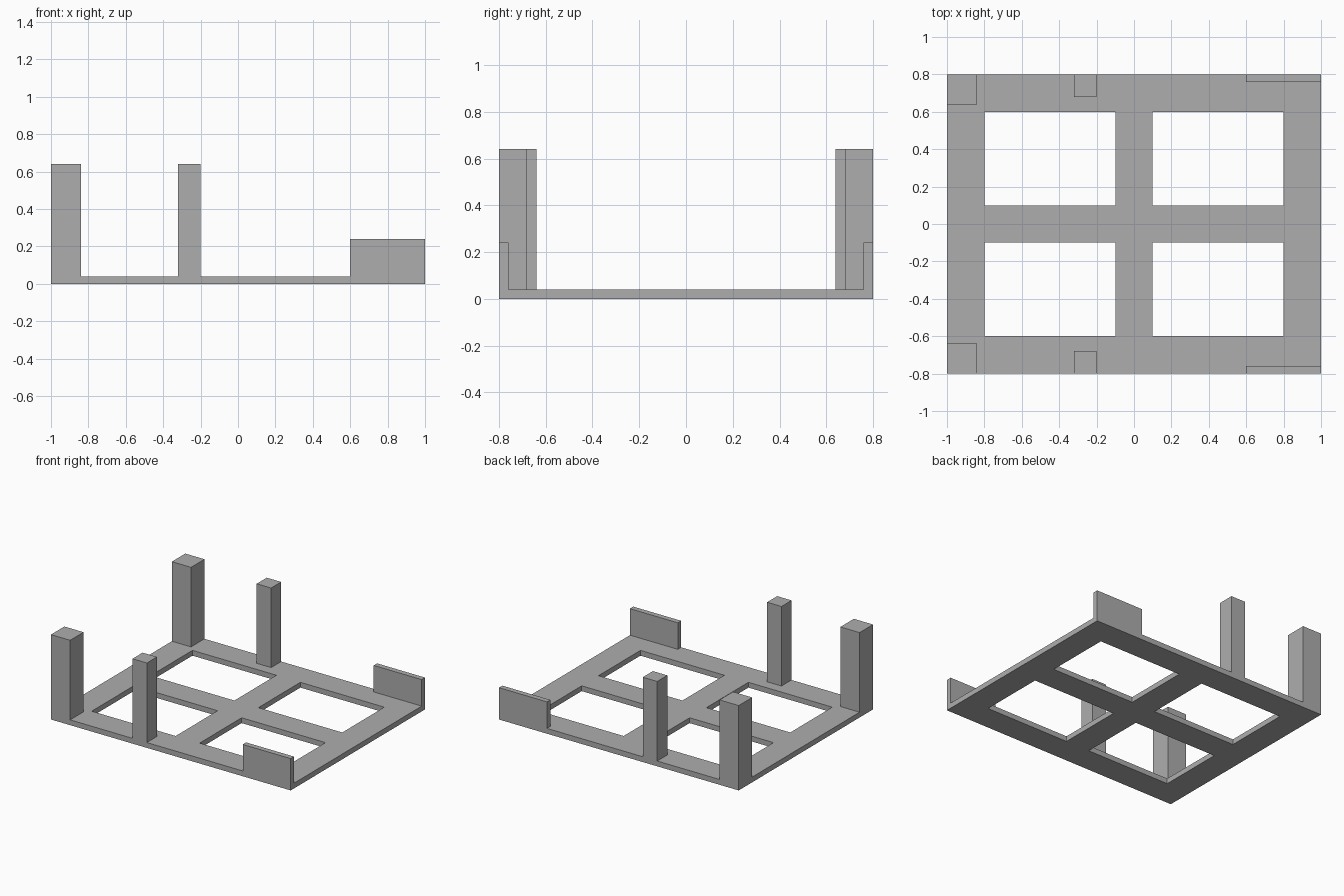
import bpy
import bmesh

if "Cube" in bpy.data.objects:
    bpy.data.objects.remove(bpy.data.objects["Cube"], do_unlink=True)

# Single plain grey
grey = bpy.data.materials.new("plain_grey")
grey.use_nodes = True
colour = (0.42, 0.42, 0.42, 1)
grey.diffuse_color = colour
grey.node_tree.nodes["Principled BSDF"].inputs["Base Color"].default_value = colour

BASE = 0.04
HALF_Y = 0.8


def finish(name, bm):
    bmesh.ops.recalc_face_normals(bm, faces=bm.faces)
    mesh = bpy.data.meshes.new(name)
    bm.to_mesh(mesh)
    bm.free()
    mesh.materials.append(grey)
    obj = bpy.data.objects.new(name, mesh)
    bpy.context.collection.objects.link(obj)
    return obj


def box(name, x0, x1, y0, y1, z0, z1):
    bm = bmesh.new()
    bmesh.ops.create_cube(bm, size=1)
    for v in bm.verts:
        v.co = (x1 if v.co.x > 0 else x0,
                y1 if v.co.y > 0 else y0,
                z1 if v.co.z > 0 else z0)
    return finish(name, bm)


# Base frame: a flat lattice with four windows, extruded upwards
xs = [-1, -0.8, -0.1, 0.1, 0.8, 1]
ys = [-0.8, -0.6, -0.1, 0.1, 0.6, 0.8]
bm = bmesh.new()
grid = [[bm.verts.new((x, y, 0)) for y in ys] for x in xs]
for i in range(5):
    for j in range(5):
        if i % 2 and j % 2:
            continue  # window opening
        bm.faces.new((grid[i][j], grid[i + 1][j], grid[i + 1][j + 1], grid[i][j + 1]))
top = bmesh.ops.extrude_face_region(bm, geom=bm.faces[:], use_keep_orig=True)
bmesh.ops.translate(bm, vec=(0, 0, BASE),
                    verts=[g for g in top["geom"] if isinstance(g, bmesh.types.BMVert)])
finish("base_frame", bm)

# Uprights on both long edges: name, x start, x end, thickness, top height
uprights = [
    ("corner_post", -1, -0.84, 0.16, 0.64),
    ("middle_post", -0.32, -0.2, 0.12, 0.64),
    ("side_panel", 0.6, 1, 0.04, 0.24),
]
for name, x0, x1, depth, height in uprights:
    box("front_" + name, x0, x1, -HALF_Y, depth - HALF_Y, BASE, height)
    box("back_" + name, x0, x1, HALF_Y - depth, HALF_Y, BASE, height)
